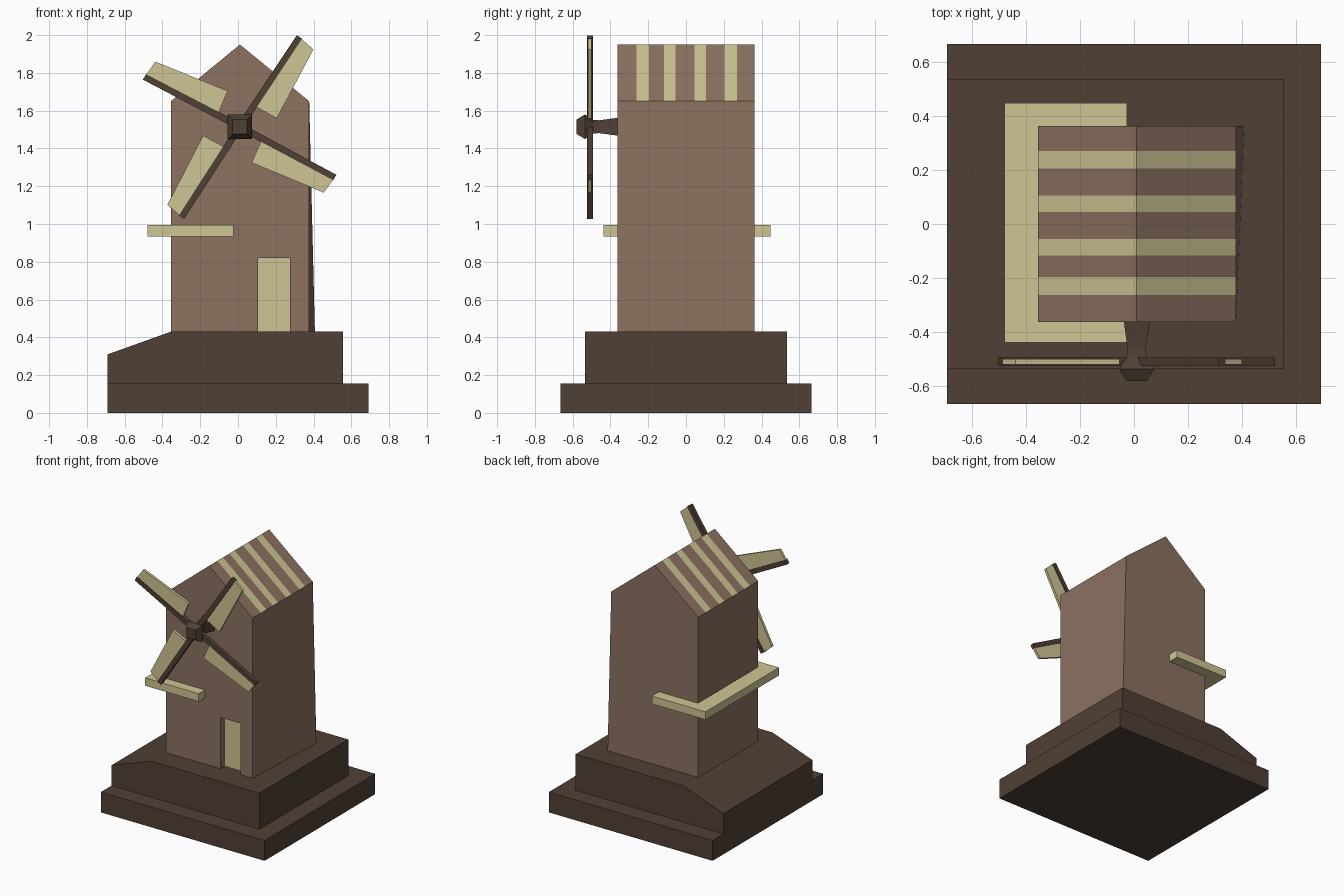
import bpy, bmesh, math
from mathutils import Vector

if "Cube" in bpy.data.objects:
    bpy.data.objects.remove(bpy.data.objects["Cube"])


def material(name, rgb):
    m = bpy.data.materials.new(name)
    m.diffuse_color = (*rgb, 1)
    m.use_nodes = True
    m.node_tree.nodes["Principled BSDF"].inputs["Base Color"].default_value = m.diffuse_color
    return m


BROWN = material("brown", (0.262, 0.168, 0.119))
DARK = material("dark_brown", (0.080, 0.051, 0.036))
CREAM = material("cream", (0.617, 0.558, 0.296))


def finish(bm, name, *mats):
    bmesh.ops.recalc_face_normals(bm, faces=bm.faces)
    me = bpy.data.meshes.new(name)
    bm.to_mesh(me)
    bm.free()
    ob = bpy.data.objects.new(name, me)
    bpy.context.collection.objects.link(ob)
    for m in mats:
        me.materials.append(m)
    return ob


def loft(rings):
    """Closed solid through rings of equal point count."""
    bm = bmesh.new()
    vs = [[bm.verts.new(p) for p in r] for r in rings]
    n = len(vs[0])
    for a, b in zip(vs, vs[1:]):
        for i in range(n):
            j = (i + 1) % n
            bm.faces.new((a[i], a[j], b[j], b[i]))
    bm.faces.new(vs[0])
    bm.faces.new(vs[-1])
    bmesh.ops.recalc_face_normals(bm, faces=bm.faces)
    return bm


def prism(name, profile, y0, y1, mat):
    """Extrude an (x, z) profile along y."""
    return finish(loft([[(x, y, z) for x, z in profile] for y in (y0, y1)]), name, mat)


def box(name, x0, x1, y0, y1, z0, z1, mat):
    return prism(name, [(x0, z0), (x1, z0), (x1, z1), (x0, z1)], y0, y1, mat)


# Stepped base, the upper step sloping down on the left
box("base_slab", -0.69, 0.69, -0.665, 0.665, 0, 0.155, DARK)
prism("base_step", [(-0.69, 0.155), (0.555, 0.155), (0.555, 0.43), (-0.355, 0.43), (-0.69, 0.31)],
      -0.535, 0.535, DARK)

# Tower with gable; the rear right foot splays out a little
Y = 0.362


def gable(y, foot):
    return [(-0.355, y, 0.43), (foot, y, 0.43), (0.377, y, 1.65), (0.01, y, 1.95), (-0.355, y, 1.65)]


bm = loft([gable(-Y, 0.377), gable(Y, 0.407)])

# Roof stripes: cut the roof planes and colour alternate bands
cuts = [-0.263, -0.195, -0.117, -0.055, 0.045, 0.106, 0.205, 0.27]


def roof_faces():
    return [f for f in bm.faces if f.normal.z > 0.3]


for y in cuts:
    roof = roof_faces()
    geom = set(roof) | {e for f in roof for e in f.edges} | {v for f in roof for v in f.verts}
    bmesh.ops.bisect_plane(bm, geom=list(geom), plane_co=(0, y, 0), plane_no=(0, 1, 0))
    bm.normal_update()
for f in roof_faces():
    y = f.calc_center_median().y
    f.material_index = sum(y > c for c in cuts) % 2
tower = finish(bm, "tower", BROWN, CREAM)

# Recessed door
cutter = box("door_cutter", 0.105, 0.275, -0.5, -0.30, 0.38, 0.82, BROWN)
cutter.hide_render = True
cutter.hide_viewport = True
cut = tower.modifiers.new("door_recess", "BOOLEAN")
cut.operation = "DIFFERENCE"
cut.solver = "EXACT"
cut.object = cutter
box("door", 0.105, 0.275, -0.312, -0.29, 0.43, 0.82, CREAM)

# Balcony wrapping the left side
box("balcony", -0.478, -0.025, -0.437, 0.447, 0.935, 0.995, CREAM)

# Square axle and hub
CX, CZ = 0.01, 1.515
hub = [(-0.34, 0.05), (-0.46, 0.034), (-0.49, 0.036), (-0.535, 0.065), (-0.58, 0.038)]
finish(loft([[(CX + sx * r, y, CZ + sz * r) for sx, sz in ((-1, -1), (1, -1), (1, 1), (-1, 1))]
             for y, r in hub]), "axle_hub", DARK)

# Four arms, each with a tapered sail on its clockwise side
arm = [(0, -0.018), (0.57, -0.018), (0.57, 0.015), (0, 0.018)]
sail = [(0.135, 0.012), (0.568, 0.012), (0.556, 0.097), (0.145, 0.138)]
for i, deg in enumerate((56.3, 152.3, 237.0, 331.7)):
    u = Vector((math.cos(math.radians(deg)), math.sin(math.radians(deg))))
    v = Vector((u.y, -u.x))

    def place(pts):
        return [Vector((CX, CZ)) + u * a + v * b for a, b in pts]

    prism(f"arm_{i + 1}", place(arm), -0.525, -0.493, DARK)
    prism(f"sail_{i + 1}", place(sail), -0.519, -0.499, CREAM)
